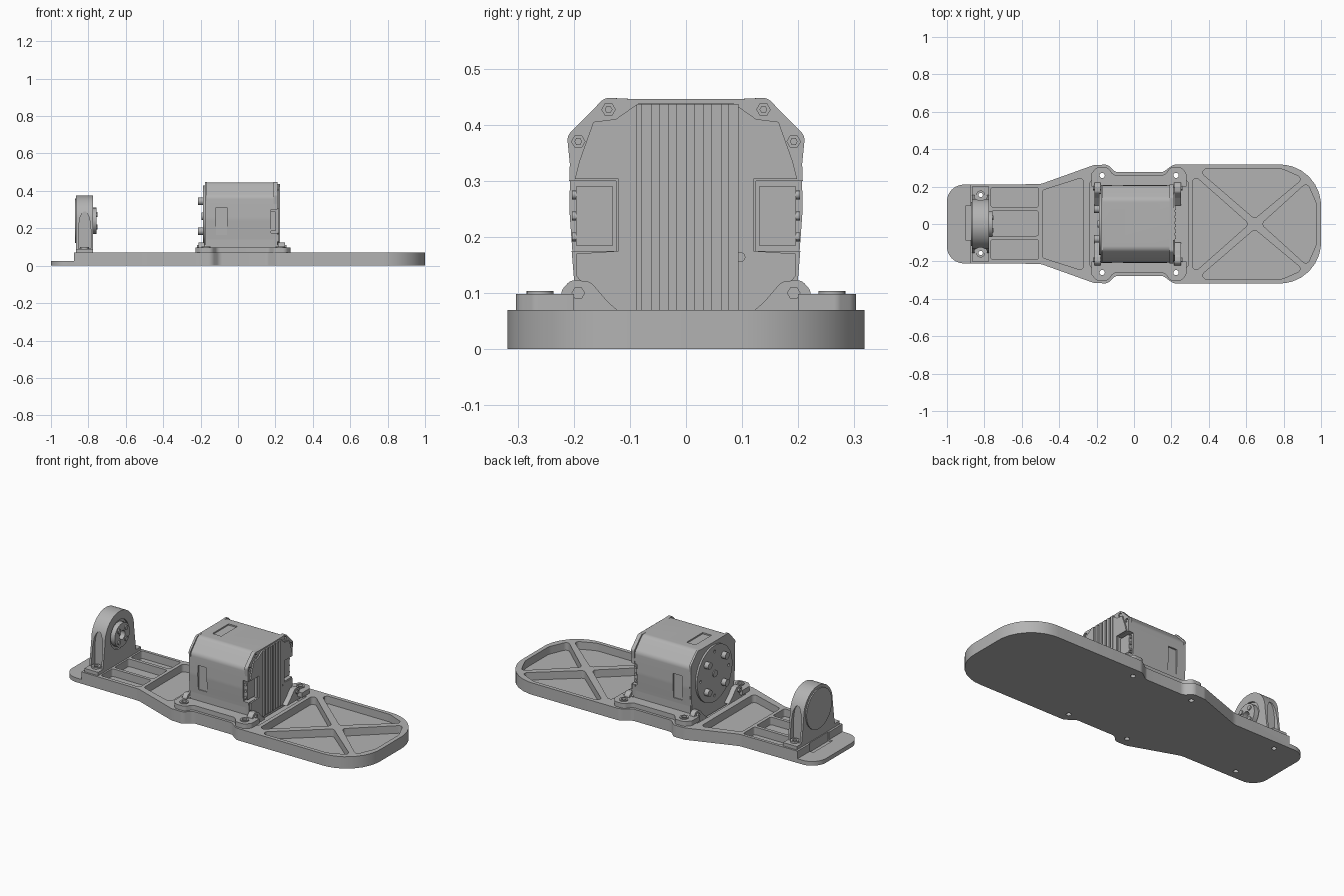
import bpy, bmesh, math
from mathutils import Vector

if "Cube" in bpy.data.objects:
    bpy.data.objects.remove(bpy.data.objects["Cube"])

grey = bpy.data.materials.new("plain grey")
grey.use_nodes = True
grey.diffuse_color = (0.45, 0.45, 0.45, 1)
grey.node_tree.nodes["Principled BSDF"].inputs["Base Color"].default_value = grey.diffuse_color


def fillet(points, steps=8):
    """Round the corners of a polygon given as (u, v) or (u, v, radius)."""
    out = []
    n = len(points)
    for i, p in enumerate(points):
        c = Vector(p[:2])
        if len(p) < 3:
            out.append(c)
            continue
        a = Vector(points[i - 1][:2]) - c
        b = Vector(points[(i + 1) % n][:2]) - c
        half = a.angle(b) / 2
        d = min(p[2] / math.tan(half), a.length * 0.49, b.length * 0.49)
        r = d * math.tan(half)
        mid = c + (a.normalized() + b.normalized()).normalized() * (r / math.sin(half))
        s = c + a.normalized() * d - mid
        e = c + b.normalized() * d - mid
        for k in range(steps + 1):
            t = k / steps
            out.append(mid + (s * (1 - t) + e * t).normalized() * r)
    return out


def mirrored(half):
    """Close a half profile by reflecting its first coordinate."""
    return half + [(-p[0],) + tuple(p[1:]) for p in reversed(half)]


def circle(u, v, r, n=32):
    return [(u + r * math.cos(math.tau * k / n), v + r * math.sin(math.tau * k / n)) for k in range(n)]


def rect(u0, u1, v0, v1, r=None):
    pts = [(u0, v0), (u1, v0), (u1, v1), (u0, v1)]
    return [p + (r,) for p in pts] if r else pts


def prism(name, points, lo, hi, axis="z"):
    """Extrude a rounded polygon between two positions along an axis."""
    place = {"x": lambda u, v, w: (w, u, v), "y": lambda u, v, w: (u, w, v), "z": lambda u, v, w: (u, v, w)}[axis]
    bm = bmesh.new()
    base = [bm.verts.new(place(p[0], p[1], lo)) for p in fillet(points)]
    face = bm.faces.new(base)
    new = bmesh.ops.extrude_face_region(bm, geom=[face])["geom"]
    shift = Vector(place(0, 0, hi - lo))
    bmesh.ops.translate(bm, verts=[g for g in new if isinstance(g, bmesh.types.BMVert)], vec=shift)
    bmesh.ops.remove_doubles(bm, verts=bm.verts, dist=1e-5)
    bmesh.ops.recalc_face_normals(bm, faces=bm.faces)
    mesh = bpy.data.meshes.new(name)
    bm.to_mesh(mesh)
    bm.free()
    mesh.materials.append(grey)
    mesh.shade_smooth()
    mesh.set_sharp_from_angle(angle=math.radians(30))
    obj = bpy.data.objects.new(name, mesh)
    bpy.context.collection.objects.link(obj)
    return obj


def cut(obj, cutters):
    """Subtract the cutters, bake the result and drop the helpers."""
    for c in cutters:
        c.hide_render = True
        mod = obj.modifiers.new("cut", "BOOLEAN")
        mod.operation, mod.solver, mod.object = "DIFFERENCE", "EXACT", c
    deps = bpy.context.evaluated_depsgraph_get()
    mesh = bpy.data.meshes.new_from_object(obj.evaluated_get(deps))
    obj.modifiers.clear()
    obj.data = mesh
    mesh.shade_smooth()
    mesh.set_sharp_from_angle(angle=math.radians(30))
    for c in cutters:
        bpy.data.objects.remove(c)


SIDES = (-1, 1)
EARS = [(x, s * 0.26) for x in (-0.17, 0.225) for s in SIDES]
FEET = [(-0.82, s * 0.155) for s in SIDES]

# Base plate with ribbed pockets
edge = [(-1, 0.21, 0.09), (-0.5, 0.213, 0.1), (-0.215, 0.315, 0.05), (-0.14, 0.318, 0.04),
        (-0.1, 0.277, 0.04), (0.155, 0.277, 0.04), (0.21, 0.318, 0.05), (1, 0.318, 0.22)]
base = prism("base_plate", edge + [(x, -y, r) for x, y, r in reversed(edge)], 0, 0.07)
FLOOR = 0.025
upper = [(0.335, 0.295, 0.02), (0.79, 0.295, 0.09), (0.905, 0.245, 0.02), (0.645, 0.028, 0.02)]
pockets = [
    upper,
    [(x, -y, r) for x, y, r in upper],
    [(0.313, 0.268, 0.02), (0.313, -0.268, 0.02), (0.615, 0, 0.02)],
    [(0.68, 0, 0.02), (0.925, 0.222, 0.02), (0.975, 0.11, 0.08), (0.975, -0.11, 0.08), (0.925, -0.222, 0.02)],
    [(-0.49, 0.18, 0.02), (-0.295, 0.245, 0.02), (-0.265, -0.235, 0.02), (-0.3, -0.245, 0.02), (-0.49, -0.18, 0.02)],
    rect(-0.235, 0.29, -0.235, 0.235, 0.02),
]
pockets[4] = [(-0.49, 0.18, 0.02), (-0.27, 0.25, 0.02), (-0.27, -0.25, 0.02), (-0.49, -0.18, 0.02)]
pockets += [rect(-0.765, -0.51, lo, hi, 0.012) for lo, hi in ((0.09, 0.195), (-0.063, 0.07), (-0.19, -0.082))]
cutters = [prism("pocket", p, FLOOR, 0.2) for p in pockets]
cutters.append(prism("lip_cut", rect(-1.1, -0.877, -0.4, 0.4), FLOOR, 0.2))
cutters.append(prism("lip_notch", rect(-0.9, -0.87, -0.085, 0.095), 0.015, 0.2))
cutters += [prism("hole", circle(x, y, 0.014, 16), -0.1, 0.2) for x, y in EARS + FEET]
cut(base, cutters)

# Motor mounting flanges with screw ears
for s in SIDES:
    side = [(-0.228, 0.2), (-0.228, 0.27, 0.02), (-0.2, 0.303, 0.03), (-0.14, 0.303, 0.03), (-0.11, 0.262, 0.03),
            (0.165, 0.262, 0.03), (0.195, 0.303, 0.03), (0.255, 0.303, 0.03), (0.28, 0.27, 0.02), (0.28, 0.2)]
    flange = prism("motor_flange", [(p[0], s * p[1]) + p[2:] for p in side], 0.069, 0.098)
    cut(flange, [prism("hole", circle(x, y, 0.014, 16), 0, 0.2) for x, y in EARS if y * s > 0])
    for x, y in EARS:
        if y * s > 0:
            collar = prism("ear_collar", circle(x, y, 0.024, 24), 0.09, 0.104)
            cut(collar, [prism("hole", circle(x, y, 0.014, 16), 0, 0.2)])
    # Bolted brackets at both ends of the motor
    foot = [(0.225, 0.05), (0.222, 0.105, 0.02), (0.205, 0.124, 0.02), (0.17, 0.12, 0.02), (0.14, 0.085, 0.02), (0.1, 0.05)]
    for lo, hi in ((0.215, 0.25), (-0.21, -0.18)):
        bracket = prism("motor_bracket", [(s * p[0],) + p[1:] for p in foot], lo, hi, "x")
        prism("bracket_bolt", circle(s * 0.192, 0.1, 0.012, 6), lo - 0.01, hi + 0.008, "x")

# Motor housing with recessed side panels and connector bays
body = prism("motor_housing", mirrored([(0.2, 0.03), (0.2, 0.14, 0.1), (0.208, 0.25, 0.2), (0.205, 0.37, 0.04),
                                        (0.135, 0.446, 0.04)]), -0.17, 0.19, "x")
cap_shape = mirrored([(0.2, 0.03), (0.2, 0.13), (0.21, 0.25, 0.2), (0.207, 0.33, 0.05), (0.212, 0.38, 0.02),
                      (0.145, 0.448, 0.02), (0.1, 0.446)])
cap = prism("motor_end_cap", cap_shape, 0.19, 0.212, "x")
bays = lambda: [prism("bay", rect(min(s * 0.125, s * 0.25), max(s * 0.125, s * 0.25), 0.175, 0.3), 0.177, 0.3, "x")
                for s in SIDES]
panels = [prism("panel", rect(-0.118, -0.06, 0.165, 0.31), min(s * 0.197, s * 0.3), max(s * 0.197, s * 0.3), "y")
          for s in SIDES]
panels.append(prism("panel", rect(-0.118, -0.06, -0.07, 0.08), 0.438, 0.6))
cut(body, bays() + panels)
BOLTS = [(s * y, z) for s in SIDES for y, z in ((0.138, 0.427), (0.192, 0.37))]
cut(cap, bays() + [prism("hole", circle(y, z, 0.012, 6), 0.2, 0.3, "x") for y, z in BOLTS])
for y, z in BOLTS:
    prism("cap_bolt", circle(y, z, 0.007, 6), 0.19, 0.208, "x")
for s in SIDES:
    y0, y1 = sorted((s * 0.13, s * 0.196))
    prism("connector", rect(y0, y1, 0.185, 0.29), 0.17, 0.2, "x")
    for z in (0.2, 0.237, 0.275):
        y0, y1 = sorted((s * 0.19, s * 0.203))
        prism("connector_pin", circle(0.19, z, 0.008, 12), y0, y1, "y")

# Raised end face with cooling ribs
face = prism("end_face", mirrored([(0.13, 0.05), (0.195, 0.13), (0.195, 0.17), (0.12, 0.175), (0.12, 0.303),
                                   (0.198, 0.303), (0.19, 0.335), (0.165, 0.405), (0.125, 0.41),
                                   (0.085, 0.438)]), 0.21, 0.22, "x")
cut(face, [prism("groove", rect(-0.087, 0.087, 0, 0.436), 0.2, 0.3, "x"),
           prism("hole", circle(0.097, 0.164, 0.008, 16), 0.2, 0.3, "x")])
for k in range(6):
    y = -0.07 + 0.031 * k
    prism("cooling_rib", rect(y - 0.009, y + 0.009, 0.05, 0.437), 0.205, 0.224, "x")

# Output disc with drive bosses
prism("front_cap", [(p[0] * 0.985,) + tuple(p[1:]) for p in cap_shape], -0.177, -0.165, "x")
disc = prism("output_disc", circle(0, 0.265, 0.165, 64), -0.188, -0.17, "x")
cut(disc, [prism("hole", circle(0.13 * math.cos(a), 0.265 + 0.13 * math.sin(a), 0.008, 12), -0.3, -0.18, "x")
           for a in (0, math.pi / 2, math.pi, math.pi * 1.5)])
prism("disc_hub", circle(0, 0.265, 0.02, 24), -0.194, -0.18, "x")
for y in SIDES:
    for z in SIDES:
        prism("drive_boss", circle(y * 0.08, 0.265 + z * 0.08, 0.02, 16), -0.215, -0.18, "x")

# Bearing stand with scooped sides
arc = [(0.135 * math.cos(a), 0.24 + 0.135 * math.sin(a)) for a in [math.pi / 2 * k / 14 for k in range(14)]]
stand = prism("bearing_stand", mirrored([(0.2, 0.065), (0.2, 0.09), (0.155, 0.09), (0.145, 0.16)] + arc),
              -0.865, -0.775, "x")
arch = [(-0.853, 0.092), (-0.853, 0.2, 0.2), (-0.845, 0.26, 0.1), (-0.82, 0.305, 0.02),
        (-0.795, 0.26, 0.1), (-0.787, 0.2, 0.2), (-0.787, 0.092)]
scoops = [prism("scoop", arch, min(s * 0.12, s * 0.19), max(s * 0.12, s * 0.19), "y") for s in SIDES]
scoops += [prism("hole", circle(x, y, 0.013, 16), 0, 0.095) for x, y in FEET]
scoops.append(prism("bore", circle(0, 0.24, 0.085, 48), -0.785, -0.7, "x"))
cut(stand, scoops)
for x, y in FEET:
    ring = prism("stand_screw", circle(x, y, 0.024, 24), 0.085, 0.1)
    cut(ring, [prism("hole", circle(x, y, 0.012, 16), 0, 0.2)])
prism("bearing_cover", circle(0, 0.24, 0.118, 48), -0.872, -0.86, "x")
hub = prism("bearing_hub", circle(0, 0.24, 0.07, 48), -0.8, -0.757, "x")
cut(hub, [prism("bore", circle(0, 0.24, 0.026, 24), -0.785, -0.7, "x")])
for k in range(4):
    a = math.pi / 4 + k * math.pi / 2
    prism("hub_bolt", circle(0.047 * math.cos(a), 0.24 + 0.047 * math.sin(a), 0.013, 12), -0.77, -0.75, "x")
